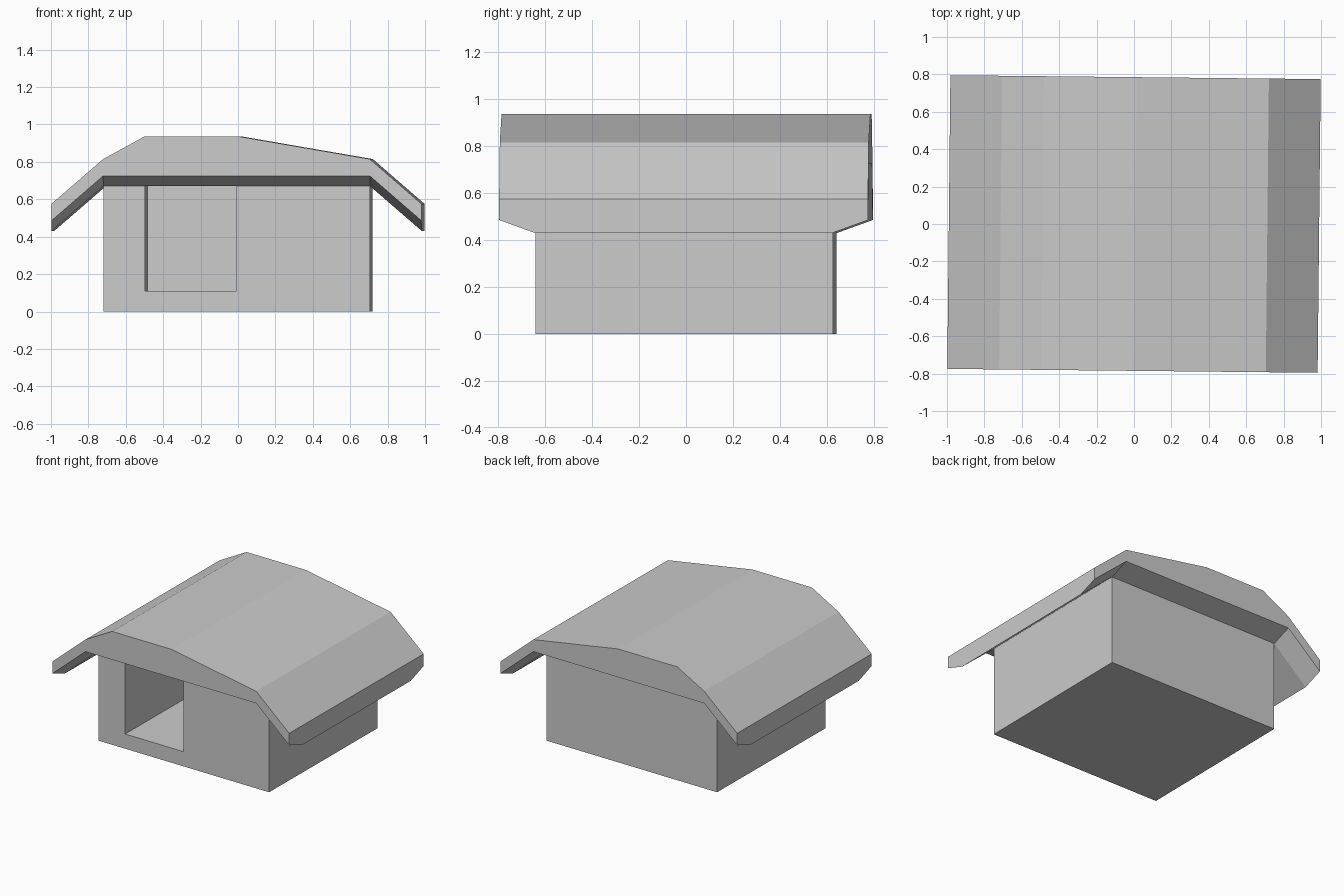
import bpy
import bmesh
import math

if "Cube" in bpy.data.objects:
    bpy.data.objects.remove(bpy.data.objects["Cube"], do_unlink=True)

grey = bpy.data.materials.new("plain_grey")
grey.use_nodes = True
colour = (0.6, 0.6, 0.6, 1)
grey.diffuse_color = colour
grey.node_tree.nodes["Principled BSDF"].inputs["Base Color"].default_value = colour

TURN = math.radians(-0.6)   # the whole hut stands slightly turned
WALL_X, WALL_Y, WALL_TOP = 0.713, 0.633, 0.67
EAVE_X, EAVE_Y = 0.99, 0.785
BEVEL = 0.055               # drop of the underside from rim to wall


def make_object(name, bm):
    bmesh.ops.recalc_face_normals(bm, faces=bm.faces)
    mesh = bpy.data.meshes.new(name)
    bm.to_mesh(mesh)
    bm.free()
    mesh.materials.append(grey)
    obj = bpy.data.objects.new(name, mesh)
    obj.rotation_euler.z = TURN
    bpy.context.collection.objects.link(obj)
    return obj


def box(name, low, high):
    bm = bmesh.new()
    bmesh.ops.create_cube(bm, size=1)
    for v in bm.verts:
        v.co = [(a + b) / 2 + c * (b - a) for a, b, c in zip(low, high, v.co)]
    return make_object(name, bm)


# Walls with a deep doorway cut in from the front
walls = box("walls", (-WALL_X, -WALL_Y, 0), (WALL_X, WALL_Y, WALL_TOP))
cutter = box("doorway_cutter", (-0.49, -1, 0.11), (-0.002, 0.47, 1))
cut = walls.modifiers.new("doorway", "BOOLEAN")
cut.operation = "DIFFERENCE"
cut.solver = "EXACT"
cut.object = cutter
bpy.context.view_layer.objects.active = walls
bpy.ops.object.modifier_apply(modifier=cut.name)
bpy.data.objects.remove(cutter, do_unlink=True)

# The wall tops are covered by the roof, so leave them open
bm = bmesh.new()
bm.from_mesh(walls.data)
tops = [f for f in bm.faces if f.calc_center_median().z > WALL_TOP - 0.001]
bmesh.ops.delete(bm, geom=tops, context="FACES")
bm.to_mesh(walls.data)
bm.free()

# Roof: outer and under profiles joined front to back
outer = [(-EAVE_X, 0.575), (-WALL_X, 0.815), (-0.49, 0.937),
         (0.006, 0.937), (WALL_X, 0.815), (EAVE_X, 0.575)]
under = [(-EAVE_X, 0.485), (-WALL_X, 0.725), (WALL_X, 0.725), (EAVE_X, 0.485)]

bm = bmesh.new()


def row(profile, y, drop=0):
    return [bm.verts.new((x, y, z - drop)) for x, z in profile]


def bridge(a, b):
    for i in range(len(a) - 1):
        bm.faces.new((a[i], a[i + 1], b[i + 1], b[i]))


top_front, top_back = row(outer, -EAVE_Y), row(outer, EAVE_Y)
rim_front, rim_back = row(under, -EAVE_Y), row(under, EAVE_Y)
in_front, in_back = row(under, -WALL_Y, BEVEL), row(under, WALL_Y, BEVEL)

bridge(top_front, top_back)
bridge(rim_front, in_front)
bridge(in_front, in_back)
bridge(in_back, rim_back)
for top, rim in ((top_front, rim_front), (top_back, rim_back)):
    bm.faces.new(top + rim[::-1])
for end in (0, -1):
    bm.faces.new([r[end] for r in (top_front, rim_front, in_front,
                                   in_back, rim_back, top_back)])
make_object("roof", bm)
